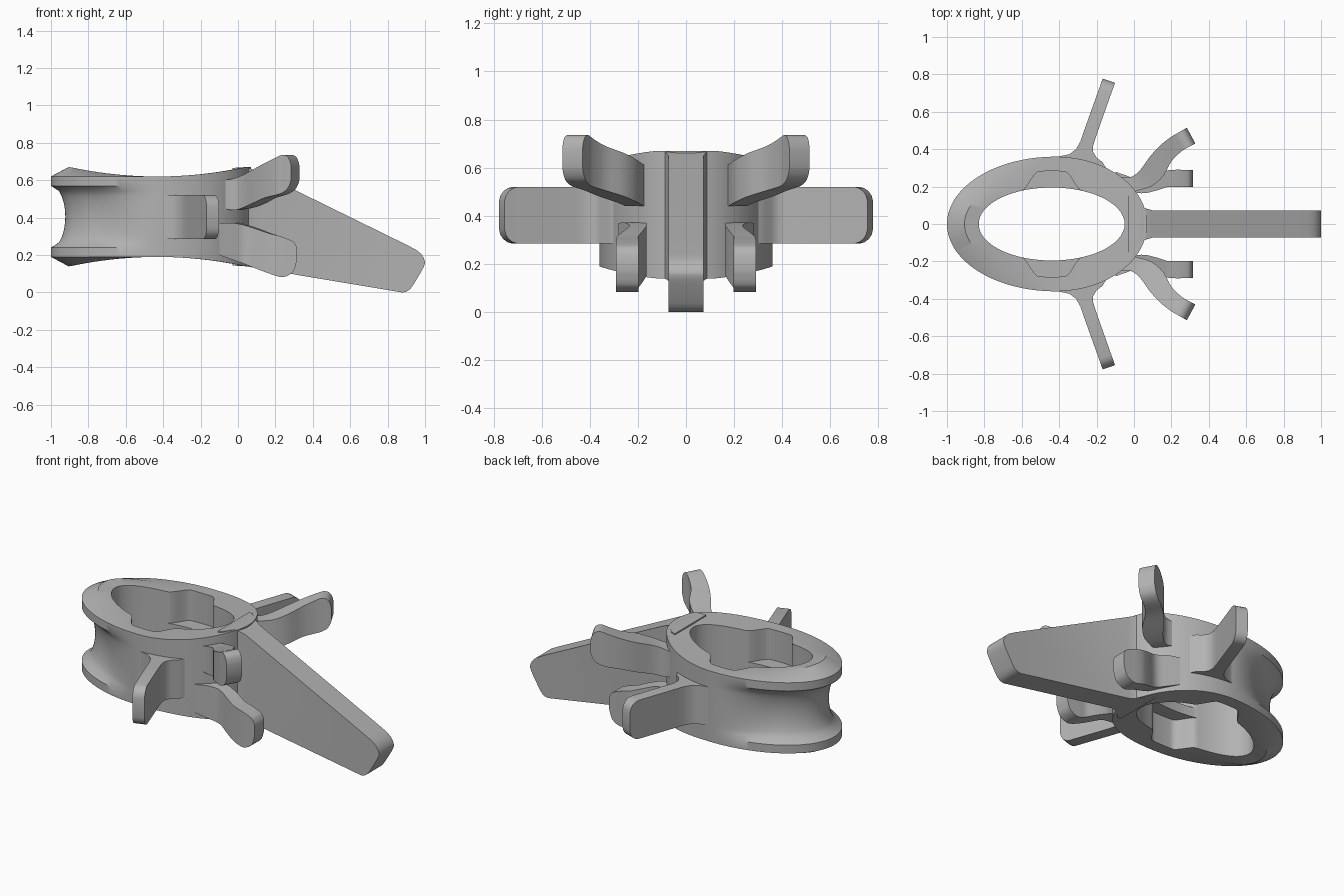
import bpy, bmesh, math
from mathutils import Vector

bone = bpy.data.materials.new("bone grey")
bone.diffuse_color = (0.45, 0.45, 0.45, 1)
ZS = 0.81  # bottom height + top height


def finish(name, bm, angle=35):
    bmesh.ops.remove_doubles(bm, verts=bm.verts, dist=0.0004)
    bmesh.ops.recalc_face_normals(bm, faces=bm.faces)
    me = bpy.data.meshes.new(name)
    bm.to_mesh(me)
    bm.free()
    ob = bpy.data.objects.new(name, me)
    bpy.context.collection.objects.link(ob)
    me.materials.append(bone)
    bpy.ops.object.select_all(action='DESELECT')
    ob.select_set(True)
    bpy.context.view_layer.objects.active = ob
    bpy.ops.object.shade_smooth_by_angle(angle=math.radians(angle))
    return ob


def smooth(t):
    t = max(0.0, min(1.0, t))
    return t * t * (3 - 2 * t)


def ring_profile(th):
    """Closed cross-section of the ring at one angle."""
    c, s = math.cos(th), math.sin(th)
    out = Vector((-0.42 + (0.58 if c < 0 else 0.49) * c, 0.36 * s))
    inn = Vector((-0.44 + 0.39 * c, 0.195 * s))
    notch = smooth((0.16 - abs(inn.x + 0.44)) / 0.09) * 0.088
    wide = inn + Vector((0, math.copysign(notch, s)))
    left = smooth((-0.42 - out.x) / 0.42)       # strength of groove and chamfer

    def top(p):
        return 0.62 + 0.05 * min(1, ((p.x + 0.43) / 0.47) ** 2)
    edge = out.lerp(inn, 0.02 + 0.53 * left)
    zo = 0.62 if c < 0 else top(out)
    upper = [(inn, 0.435), (wide, 0.435), (wide, top(wide)), (edge, top(edge)), (out, zo)]
    pts = list(upper)
    # pulley-like groove on the outside
    for i in range(13):
        u = -1 + i / 6
        pts.append((out.lerp(inn, 0.45 * left * math.sqrt(max(0, 1 - u * u))), ZS / 2 - u * 0.165))
    pts += [(p, ZS - z) for p, z in reversed(upper)]
    return [(p.x, p.y, z) for p, z in pts]


# ring-shaped body
bm = bmesh.new()
N = 144
loops = [[bm.verts.new(p) for p in ring_profile(math.tau * (i + 0.5) / N)] for i in range(N)]
for i in range(N):
    a, b = loops[i], loops[(i + 1) % N]
    for j in range(len(a)):
        k = (j + 1) % len(a)
        bm.faces.new((a[j], b[j], b[k], a[k]))
bmesh.ops.dissolve_degenerate(bm, dist=0.0004, edges=bm.edges)
finish("ring_body", bm)


def spline(rows, n):
    """Catmull-Rom subdivision of a list of stations."""
    res = []
    for i in range(len(rows) - 1):
        p = [rows[max(0, min(len(rows) - 1, i + d))] for d in (-1, 0, 1, 2)]
        for k in range(n):
            t = k / n
            res.append([0.5 * (2 * b + (c - a) * t + (2 * a - 5 * b + 4 * c - d) * t * t
                               + (3 * b - a - 3 * c + d) * t ** 3) for a, b, c, d in zip(*p)])
    return res + [rows[-1]]


def ribbon(name, rows, sign=1, n=1):
    """Plate lofted through stations (x1, y1, x2, y2, z low, z high)."""
    bm = bmesh.new()
    secs = []
    for x1, y1, x2, y2, lo, hi in spline(rows, n):
        secs.append([bm.verts.new(p) for p in ((x1, y1 * sign, lo), (x2, y2 * sign, lo),
                                               (x2, y2 * sign, hi), (x1, y1 * sign, hi))])
    for a, b in zip(secs, secs[1:]):
        for j in range(4):
            k = (j + 1) % 4
            bm.faces.new((a[j], b[j], b[k], a[k]))
    bm.faces.new(secs[0])
    bm.faces.new(secs[-1])
    return finish(name, bm)


# rear spine, flared at the root and rounded at the tip
spine = [(x, -w, x, w, lo, hi) for x, w, lo, hi in (
    (-0.03, 0.15, 0.145, 0.665), (0.0, 0.145, 0.142, 0.668), (0.04, 0.092, 0.14, 0.67),
    (0.06, 0.085, 0.137, 0.665), (0.10, 0.072, 0.13, 0.648), (0.86, 0.072, 0.003, 0.275),
    (0.88, 0.072, 0.0, 0.265), (0.90, 0.072, 0.004, 0.255), (0.92, 0.072, 0.017, 0.245),
    (0.935, 0.072, 0.037, 0.237), (0.96, 0.072, 0.078, 0.223), (0.98, 0.072, 0.112, 0.205),
    (0.993, 0.072, 0.137, 0.185), (1.0, 0.072, 0.155, 0.165))]
ribbon("rear_spine", spine)

for side, sg in (("left", 1), ("right", -1)):
    # side arm with filleted root and rounded tip corners
    arm = [(-0.42, 0.33, -0.15, 0.30, 0.285, 0.52), (-0.40, 0.362, -0.168, 0.33, 0.285, 0.52),
           (-0.345, 0.373, -0.20, 0.355, 0.285, 0.52), (-0.31, 0.40, -0.218, 0.385, 0.285, 0.52),
           (-0.287, 0.44, -0.218, 0.42, 0.285, 0.52), (-0.27, 0.49, -0.204, 0.465, 0.285, 0.52)]
    for d, r in ((0.0, 0), (0.02, 0.005), (0.04, 0.019), (0.052, 0.037), (0.058, 0.06)):
        dx, dy = 0.34 * d, 0.94 * d
        arm.append((-0.187 + dx, 0.723 + dy, -0.121 + dx, 0.70 + dy, 0.285 + r, 0.52 - r))
    ribbon(side + "_side_arm", arm, sg)

    # upper joint wing, sweeping outward and up
    ribbon(side + "_upper_wing", [
        (-0.08, 0.25, -0.04, 0.14, 0.45, 0.60), (-0.02, 0.25, 0.0, 0.172, 0.44, 0.61),
        (0.03, 0.285, 0.09, 0.20, 0.455, 0.63), (0.085, 0.36, 0.155, 0.255, 0.48, 0.66),
        (0.14, 0.42, 0.20, 0.335, 0.505, 0.69), (0.20, 0.467, 0.25, 0.385, 0.52, 0.72),
        (0.235, 0.487, 0.28, 0.405, 0.532, 0.735), (0.26, 0.502, 0.305, 0.418, 0.55, 0.73),
        (0.275, 0.51, 0.32, 0.426, 0.575, 0.71), (0.283, 0.514, 0.328, 0.43, 0.60, 0.68)], sg, 3)

    # lower joint wing, pointing back and down
    ribbon(side + "_lower_wing", [
        (-0.10, 0.28, -0.06, 0.15, 0.20, 0.37), (-0.03, 0.255, 0.0, 0.165, 0.175, 0.372),
        (0.04, 0.235, 0.06, 0.165, 0.15, 0.358), (0.11, 0.262, 0.13, 0.182, 0.122, 0.335),
        (0.17, 0.285, 0.18, 0.198, 0.10, 0.315), (0.22, 0.29, 0.22, 0.198, 0.084, 0.302),
        (0.25, 0.29, 0.25, 0.198, 0.084, 0.292), (0.28, 0.29, 0.28, 0.198, 0.098, 0.28),
        (0.30, 0.29, 0.30, 0.198, 0.12, 0.267), (0.315, 0.29, 0.315, 0.198, 0.17, 0.24)], sg, 3)
